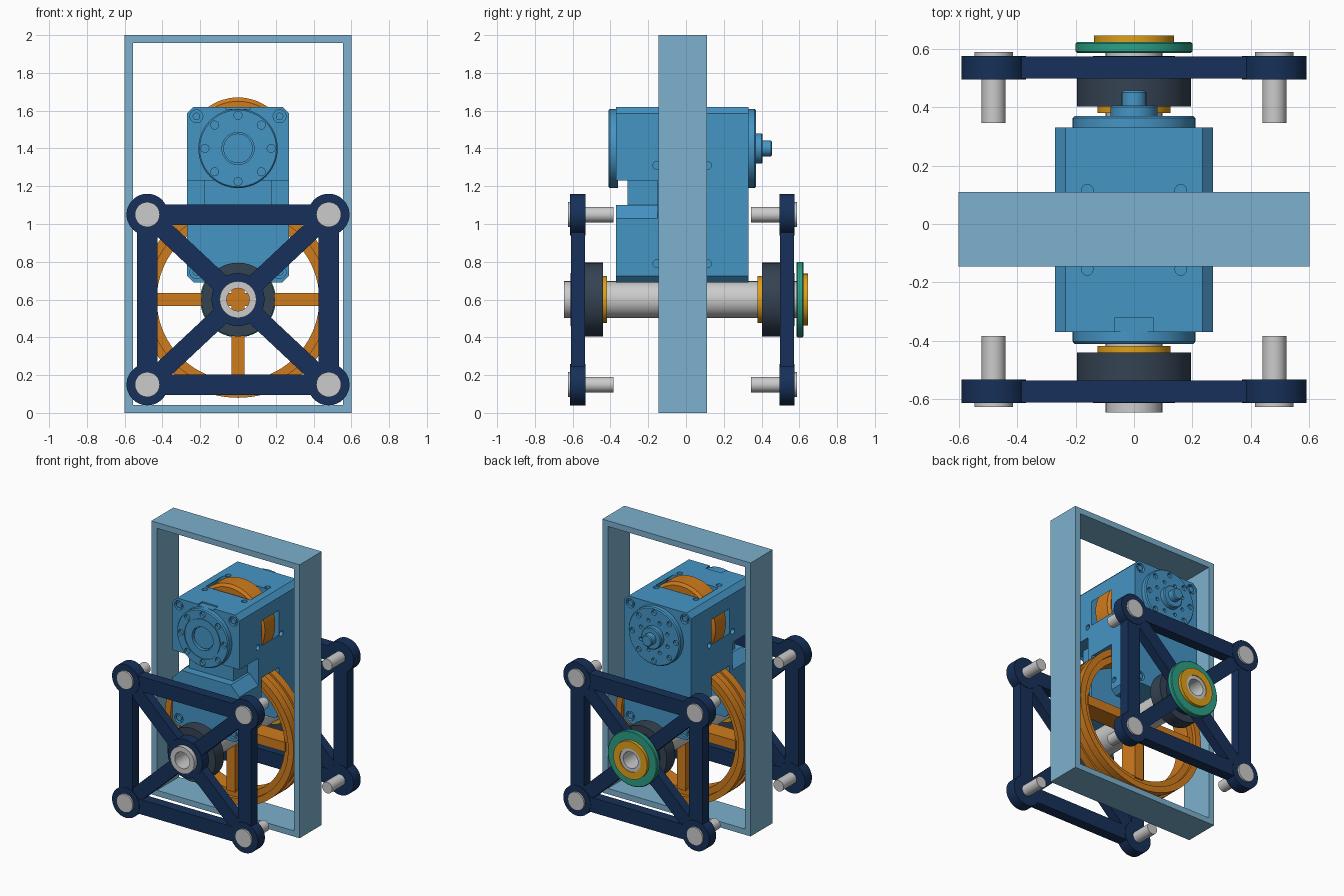
import bpy, bmesh, math
from mathutils import Matrix

if "Cube" in bpy.data.objects:
    bpy.data.objects.remove(bpy.data.objects["Cube"])


def mat(name, rgb):
    m = bpy.data.materials.new(name)
    m.diffuse_color = (*rgb, 1)
    m.use_nodes = True
    m.node_tree.nodes["Principled BSDF"].inputs["Base Color"].default_value = m.diffuse_color
    return m


BLUE = mat("blue", (.06, .30, .56))
PALE = mat("pale_blue", (.2, .44, .62))
NAVY = mat("navy", (.008, .03, .10))
SLATE = mat("slate", (.035, .055, .085))
ORANGE = mat("orange", (.63, .2, .012))
GOLD = mat("gold", (.74, .35, .01))
GREEN = mat("green", (.025, .35, .24))


def finish(name, bm, material=None):
    bmesh.ops.remove_doubles(bm, verts=bm.verts, dist=1e-5)
    bmesh.ops.recalc_face_normals(bm, faces=bm.faces)
    me = bpy.data.meshes.new(name)
    bm.to_mesh(me)
    bm.free()
    ob = bpy.data.objects.new(name, me)
    bpy.context.collection.objects.link(ob)
    if material:
        me.materials.append(material)
    return ob


def lathe(name, prof, x, z, material=None, n=64):
    """Closed (radius, y) profile spun round a y-direction axis."""
    bm = bmesh.new()
    rows = []
    for i in range(n):
        a = 2 * math.pi * i / n
        rows.append([bm.verts.new((x + r * math.cos(a), y, z + r * math.sin(a))) for r, y in prof])
    for i in range(n):
        p, q = rows[i], rows[(i + 1) % n]
        for j in range(len(prof)):
            k = (j + 1) % len(prof)
            if prof[j][0] or prof[k][0]:
                bm.faces.new((p[j], p[k], q[k], q[j]))
    return finish(name, bm, material)


def ring(name, r0, r1, y0, y1, x, z, material=None, n=64):
    return lathe(name, [(r0, y0), (r1, y0), (r1, y1), (r0, y1)], x, z, material, n)


def prism(name, pts, y0, y1, material=None):
    """xz outline extruded along y."""
    bm = bmesh.new()
    f = bm.faces.new([bm.verts.new((x, y0, z)) for x, z in pts])
    new = bmesh.ops.extrude_face_region(bm, geom=[f])["geom"]
    bmesh.ops.translate(bm, vec=(0, y1 - y0, 0), verts=[v for v in new if isinstance(v, bmesh.types.BMVert)])
    return finish(name, bm, material)


def rect(x0, x1, z0, z1):
    return [(x0, z0), (x1, z0), (x1, z1), (x0, z1)]


def bar(name, a, b, w, y0, y1, material):
    d = math.hypot(b[0] - a[0], b[1] - a[1])
    nx, nz = -(b[1] - a[1]) / d * w / 2, (b[0] - a[0]) / d * w / 2
    return prism(name, [(a[0] + nx, a[1] + nz), (b[0] + nx, b[1] + nz),
                        (b[0] - nx, b[1] - nz), (a[0] - nx, a[1] - nz)], y0, y1, material)


def drills(holes):
    """One cutter of separate cylinders: (centre, axis, radius, length)."""
    bm = bmesh.new()
    for c, axis, r, l in holes:
        rot = {"x": Matrix.Rotation(math.pi / 2, 4, "Y"), "y": Matrix.Rotation(math.pi / 2, 4, "X"),
               "z": Matrix.Identity(4)}[axis]
        bmesh.ops.create_cone(bm, cap_ends=True, segments=24, radius1=r, radius2=r, depth=l,
                              matrix=Matrix.Translation(c) @ rot)
    return finish("cutter", bm)


def cut(ob, cutter):
    m = ob.modifiers.new("cut", "BOOLEAN")
    m.operation, m.solver, m.object = "DIFFERENCE", "EXACT", cutter
    bpy.context.view_layer.objects.active = ob
    bpy.ops.object.modifier_apply(modifier=m.name)
    bpy.data.objects.remove(cutter)


def polar(r, z, n, phase=0):
    return [(r * math.cos(2 * math.pi * i / n + phase), z + r * math.sin(2 * math.pi * i / n + phase)) for i in range(n)]


# Outer rectangular frame
frame = prism("outer_frame", rect(-.6, .6, 0, 2), -.145, .11, PALE)
cut(frame, prism("cutter", rect(-.555, .555, .042, 1.958), -.3, .3))

# Gearbox housing with chamfered corners
c = .035
body = prism("gearbox_body", [(-.27 + c, .69), (.27 - c, .69), (.27, .69 + c), (.27, 1.62 - c), (.27 - c, 1.62),
                              (-.27 + c, 1.62), (-.27, 1.62 - c), (-.27, .69 + c)], -.37, .33, BLUE)
# Waist on the front, then slots for the two wheels
cut(body, prism("cutter", rect(-.4, .4, 1.10, 1.23), -.5, -.31))
for s in (-1, 1):
    cut(body, prism("cutter", [(s * x, z) for x, z in
        ((.18, 1.23), (.4, 1.23), (.4, 1.03), (.27, 1.03), (.2, 1.10), (.18, 1.10))], -.5, -.15))
cut(body, ring("cutter", 0, .545, -.115, .09, 0, .6))
cut(body, ring("cutter", 0, .285, -.115, .09, 0, 1.4))
cut(body, prism("cutter", rect(-.065, .065, 1.61, 1.7), -.4, -.32))
# Screw holes on the ends, sides and top
holes = [((s * .22, y, z), "y", .034, .05) for s in (-1, 1) for y in (-.37, .33) for z in (.745, 1.57)]
holes += [((s * .27, y, z), "x", .02, .06) for s in (-1, 1) for y in (-.155, .115) for z in (.79, 1.31)]
holes += [((s * .16, y, 1.62), "z", .02, .06) for s in (-1, 1) for y in (-.155, .115)]
cut(body, drills(holes))
for s in (-1, 1):
    for z in (.745, 1.57):
        for y0, y1, end in ((-.368, -.34, "front"), (.30, .328, "back")):
            ring("corner_screw_" + end, 0, .02, y0, y1, s * .22, z, BLUE, 24)

# Input flange on the front, output flange and stub shaft on the back
front = lathe("front_flange", [(0, -.36), (.21, -.36), (.21, -.402), (.203, -.41), (.147, -.41), (.147, -.404),
                               (.14, -.404), (.14, -.41), (.085, -.41), (.085, -.38), (.078, -.38),
                               (.078, -.395), (0, -.395)], 0, 1.4, BLUE)
cut(front, drills([((x, -.41, z), "y", .021, .04) for x, z in polar(.175, 1.4, 8)]))
back = lathe("back_flange", [(0, .32), (.21, .32), (.21, .362), (.203, .37), (.08, .37), (.08, .40), (.074, .406),
                             (.042, .406), (.042, .45), (.036, .456), (0, .456)], 0, 1.4, BLUE)
cut(back, drills([((x, .37, z), "y", .019, .04) for x, z in polar(.175, 1.4, 8)] +
                 [((x, .37, z), "y", .013, .04) for x, z in polar(.117, 1.4, 8, .39)]))

# Large spoked wheel and the small wheel it meets inside the gearbox
lathe("large_wheel_rim", [(.43, -.075), (.475, -.075), (.475, -.10), (.52, -.10), (.52, -.045), (.505, -.045),
                          (.505, .015), (.52, .015), (.52, .07), (.475, .07), (.475, .045), (.43, .045)],
      0, .6, ORANGE, 96)
prism("wheel_spoke_horizontal", rect(-.44, .44, .565, .635), -.085, .055, ORANGE)
prism("wheel_spoke_vertical", rect(-.035, .035, .16, 1.04), -.084, .054, ORANGE)
lathe("small_wheel", [(0, -.09), (.25, -.09), (.27, -.075), (.27, .045), (.25, .06), (0, .06)], 0, 1.4, ORANGE)

# Hollow main axle
ring("main_axle", .06, .097, -.645, .64, 0, .6)

# End plates with bearings and bolts; s is the side, o the plate's inner face
for s, o, end in ((-1, .535, "front"), (1, .497, "back")):
    y0, y1 = s * o, s * (o + .075)
    corners = [(-.48, .15), (.48, .15), (.48, 1.05), (-.48, 1.05)]
    for i, p in enumerate(corners):
        bar(end + "_plate_bar", p, corners[(i + 1) % 4], .108, y0, y1, NAVY)
        d = math.hypot(p[0], p[1] - .6)
        q = (p[0] / d * .11, .6 + (p[1] - .6) / d * .11)
        bar(end + "_plate_diagonal", q, p, .10, y0 + s * .003, y1 - s * .003, NAVY)
        ring(end + "_plate_boss", .035, .11, y0 - s * .003, y1 + s * .003, *p, NAVY, 48)
        lathe(end + "_bolt", [(0, s * (o - .152)), (.041, s * (o - .152)), (.041, s * (o + .04)),
                              (.066, s * (o + .04)), (.066, s * (o + .091)), (0, s * (o + .091))], *p, None, 32)
    ring(end + "_plate_hub", .095, .14, y0 - s * .002, y1 + s * .002, 0, .6, NAVY)
    ring(end + "_bearing", .095, .195, s * (o - .095), s * (o + .004), 0, .6, SLATE)
    ring(end + "_bearing_collar", .095, .125, s * (o - .118), s * (o - .09), 0, .6, GOLD)

# Green disc and gold cap ring on the back end of the axle
lathe("drive_disc", [(.095, .585), (.195, .585), (.2, .59), (.2, .617), (.195, .622), (.095, .622)], 0, .6, GREEN)
ring("drive_cap", .085, .137, .615, .645, 0, .6, GOLD)

for ob in list(bpy.context.collection.objects):
    bpy.ops.object.select_all(action="DESELECT")
    ob.select_set(True)
    bpy.context.view_layer.objects.active = ob
    bpy.ops.object.shade_smooth_by_angle(angle=math.radians(30))
